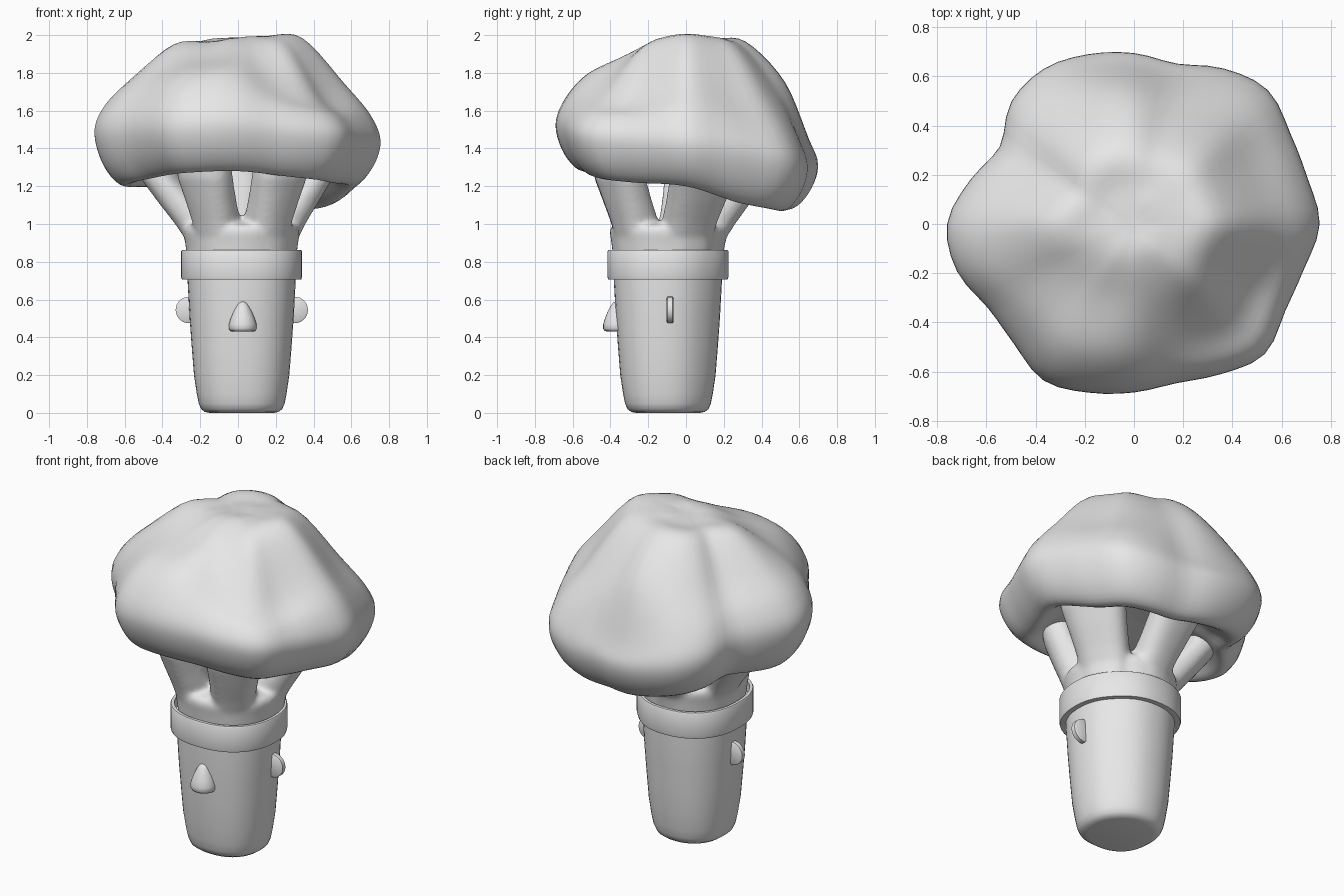
import bpy, bmesh, math

if "Cube" in bpy.data.objects:
    bpy.data.objects.remove(bpy.data.objects["Cube"])

CX, CY = 0.02, -0.095          # axis of the pot and trunk

grey = bpy.data.materials.new("grey")
grey.diffuse_color = (0.8, 0.8, 0.8, 1)
grey.use_nodes = True
grey.node_tree.nodes["Principled BSDF"].inputs["Base Color"].default_value = grey.diffuse_color


def finish(name, bm, angle=40):
    bmesh.ops.recalc_face_normals(bm, faces=bm.faces)
    me = bpy.data.meshes.new(name)
    bm.to_mesh(me)
    bm.free()
    me.materials.append(grey)
    ob = bpy.data.objects.new(name, me)
    bpy.context.collection.objects.link(ob)
    bpy.ops.object.select_all(action='DESELECT')
    ob.select_set(True)
    bpy.context.view_layer.objects.active = ob
    bpy.ops.object.shade_smooth_by_angle(angle=math.radians(angle))
    return ob


def skin(bm, rings, close=False):
    """Bridge rings of points; cap both ends, or close into a torus."""
    rows = [[bm.verts.new(p) for p in ring] for ring in rings]
    n = len(rows[0])
    pairs = list(zip(rows, rows[1:])) + ([(rows[-1], rows[0])] if close else [])
    for a, b in pairs:
        for i in range(n):
            j = (i + 1) % n
            bm.faces.new((a[i], a[j], b[j], b[i]))
    if not close:
        bm.faces.new(rows[0][::-1])
        bm.faces.new(rows[-1])


def round_square(r, z, power=2.35, n=48):
    """Slightly squared circle around the pot axis, one corner rounder."""
    pts = []
    for i in range(n):
        t = 2 * math.pi * i / n
        c, s = math.cos(t), math.sin(t)
        k = r / (abs(c) ** power + abs(s) ** power) ** (1 / power)
        k *= 1 - 0.085 * max(0, math.cos(t - math.pi / 4)) ** 8
        pts.append((CX + k * c, CY + k * s, z))
    return pts


def catmull(p0, p1, p2, p3, t):
    return tuple(0.5 * (2 * b + (c - a) * t + (2 * a - 5 * b + 4 * c - d) * t * t
                        + (3 * b - a - 3 * c + d) * t ** 3)
                 for a, b, c, d in zip(p0, p1, p2, p3))


def around(table, turn):
    """Smoothly read a table of tuples spaced evenly around a full turn."""
    k, t = divmod(turn * len(table), 1)
    return catmull(*[table[(int(k) + d) % len(table)] for d in (-1, 0, 1, 2)], t)


# Pot: tapered cup with a rounded bottom edge
bm = bmesh.new()
skin(bm, [round_square(r, z) for r, z in (
    (0.17, 0.0), (0.195, 0.005), (0.215, 0.02), (0.228, 0.05), (0.238, 0.1),
    (0.253, 0.2), (0.265, 0.35), (0.276, 0.5), (0.287, 0.7), (0.287, 0.76))])
finish("pot", bm)

# Rim band around the top of the pot
bm = bmesh.new()
skin(bm, [round_square(r, z) for r, z in (
    (0.27, 0.705), (0.317, 0.705), (0.321, 0.72), (0.321, 0.855),
    (0.317, 0.862), (0.300, 0.862), (0.298, 0.80), (0.27, 0.80))], close=True)
finish("rim_band", bm, 35)

# Trunk: stump splitting into five broad leaning branches, fused together
bm = bmesh.new()
skin(bm, [round_square(r, z, 2.1) for r, z in (
    (0.27, 0.72), (0.29, 0.82), (0.30, 0.9), (0.31, 0.96), (0.30, 0.99), (0.24, 1.01))])
for deg, top, wide in ((-52, 0.32, 0.155), (28, 0.39, 0.185), (97, 0.42, 0.155),
                       (163, 0.44, 0.15), (233, 0.32, 0.155)):
    a = math.radians(deg)
    rings = []
    for z, lean, w, deep in ((0.82, -0.1, 0.8, 0.12), (0.93, 0.0, 0.8, 0.12),
                             (1.01, 0.25, 0.8, 0.115), (1.12, 0.62, 0.88, 0.11),
                             (1.24, 1.0, 1.0, 0.105), (1.40, 1.25, 1.05, 0.09)):
        r = 0.19 + lean * (top - 0.19)
        ring = []
        for i in range(32):
            t = 2 * math.pi * i / 32
            c, s = math.cos(t), math.sin(t)
            k = (abs(c) ** 2.5 + abs(s) ** 2.5) ** -0.4
            u, v = r + deep * k * c, wide * w * k * s
            ring.append((CX + u * math.cos(a) - v * math.sin(a),
                         CY + u * math.sin(a) + v * math.cos(a), z))
        rings.append(ring)
    skin(bm, rings)
trunk = finish("trunk", bm)
remesh = trunk.modifiers.new("fuse", 'REMESH')
remesh.mode = 'VOXEL'
remesh.voxel_size = 0.014
remesh.use_smooth_shade = True
relax = trunk.modifiers.new("relax", 'SMOOTH')
relax.factor = 0.5
relax.iterations = 8

# Canopy outline radius, every 15 degrees
OUTLINE = [(r,) for r in (
    0.755, 0.73, 0.735, 0.77, 0.73, 0.675, 0.695, 0.715, 0.73, 0.705, 0.63, 0.69,
    0.76, 0.745, 0.685, 0.69, 0.735, 0.71, 0.685, 0.67, 0.705, 0.75, 0.71, 0.715)]
# every 30 degrees: heights of underside, bulge, shoulder and crown, upper fullness
HEIGHTS = [
    (1.20, 1.43, 1.74, 1.985, 0.47), (1.11, 1.37, 1.67, 1.96, 0.45),
    (1.07, 1.30, 1.66, 1.94, 0.42), (1.08, 1.30, 1.75, 1.965, 0.30),
    (1.13, 1.36, 1.71, 1.96, 0.42), (1.19, 1.44, 1.72, 1.94, 0.50),
    (1.20, 1.48, 1.76, 1.95, 0.50), (1.24, 1.50, 1.78, 1.91, 0.52),
    (1.27, 1.51, 1.79, 1.88, 0.52), (1.28, 1.52, 1.79, 1.90, 0.50),
    (1.25, 1.48, 1.69, 1.90, 0.52), (1.22, 1.45, 1.66, 1.95, 0.52)]
AZ, STEP = 72, 5
columns = []
for i in range(AZ):
    R = around(OUTLINE, i / AZ)[0]
    low, mid, shoulder, crown, full = around(HEIGHTS, i / AZ)
    a = 2 * math.pi * i / AZ
    peak = 1.98 + 0.015 * math.cos(a)
    prof = [(0.2, 1.34), (0.0, 1.34), (0.4, 1.32), (0.62, low + 0.07), (0.79, low),
            (0.93, low + 0.36 * (mid - low)), (1.0, mid),
            (0.93, mid + full * (shoulder - mid)), (0.75, shoulder),
            (0.45, crown), (0.2, peak), (0.0, 1.98), (-0.2, 1.97)]
    line = []
    for s in range(1, len(prof) - 2):
        for q in range(STEP):
            line.append(catmull(*prof[s - 1:s + 3], q / STEP))
    columns.append([(R * max(r, 0.004) * math.cos(a), R * max(r, 0.004) * math.sin(a), z)
                    for r, z in line])
bm = bmesh.new()
skin(bm, list(zip(*columns)))
finish("canopy", bm, 80)

# Nose: rounded wedge on the front of the pot
bm = bmesh.new()
skin(bm, [[(0.025 + w * math.cos(2 * math.pi * i / 24),
            -0.368 - 0.072 * w / 0.075 * math.sin(2 * math.pi * i / 24), z)
           for i in range(24)]
          for z, w in ((0.43, 0.05), (0.434, 0.066), (0.447, 0.074), (0.47, 0.073),
                       (0.5, 0.064), (0.535, 0.049), (0.565, 0.033),
                       (0.582, 0.02), (0.59, 0.006))])
finish("nose", bm, 50)

# Side knobs: thin half discs on the left and right of the pot
for side, name in ((-1, "left_knob"), (1, "right_knob")):
    bm = bmesh.new()
    skin(bm, [[(CX + side * 0.28 + r * math.cos(2 * math.pi * i / 32), y,
                0.545 + r * math.sin(2 * math.pi * i / 32)) for i in range(32)]
              for y, r in ((-0.102, 0.062), (-0.097, 0.07), (-0.071, 0.07), (-0.066, 0.062))])
    finish(name, bm, 50)
